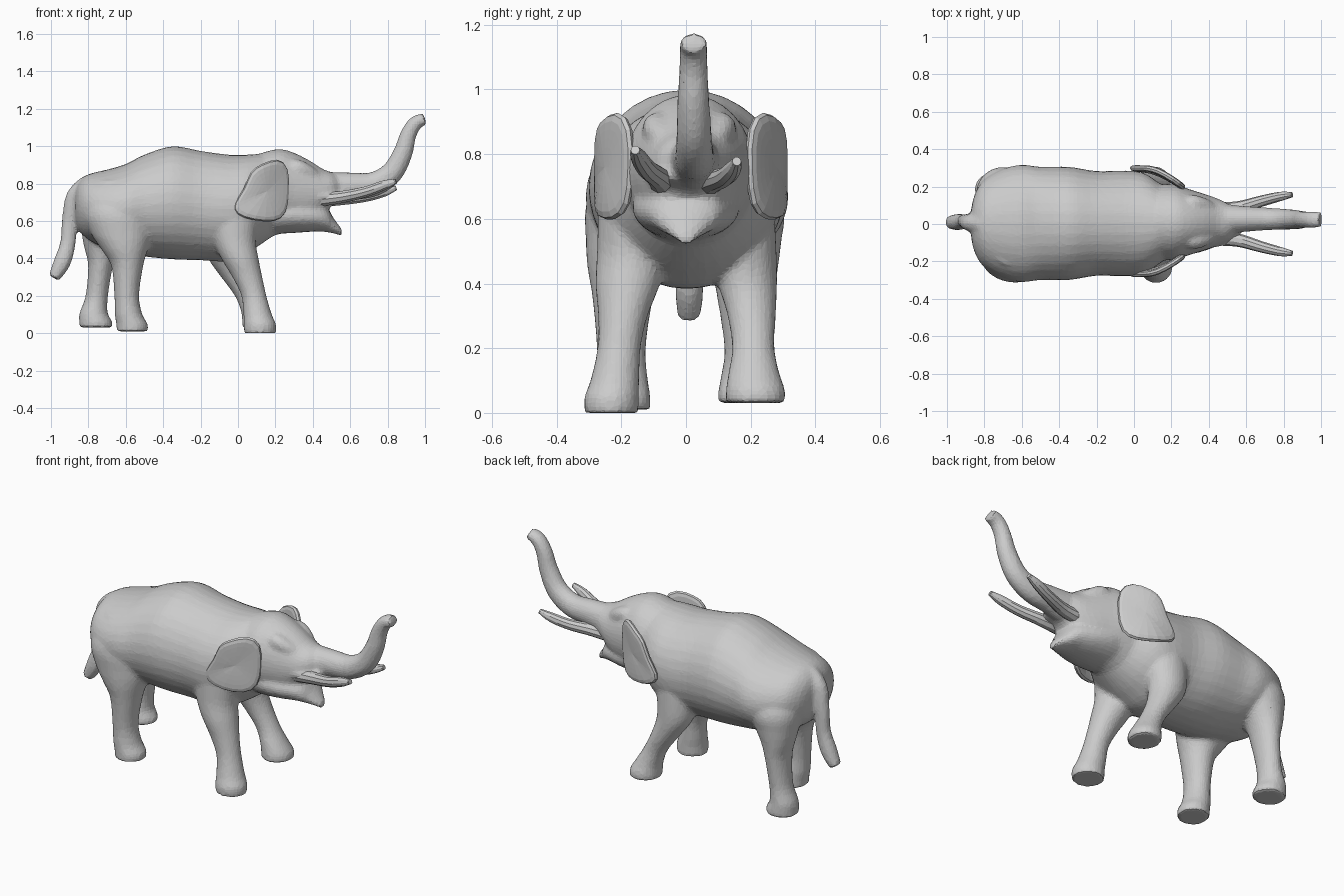
import bpy, bmesh, math
from mathutils import Vector


def spline(st, sub=4):
    """Catmull-Rom refinement of station tuples."""
    out = []
    for i in range(len(st) - 1):
        p0, p1, p2, p3 = st[max(i - 1, 0)], st[i], st[i + 1], st[min(i + 2, len(st) - 1)]
        for k in range(sub):
            t = k / sub
            out.append(tuple(
                0.5 * (2 * b + (c - a) * t + (2 * a - 5 * b + 4 * c - d) * t * t
                       + (3 * b - a - 3 * c + d) * t ** 3)
                for a, b, c, d in zip(p0, p1, p2, p3)))
    return out + [st[-1]]


def loft(bm, stations, axis=None, sides=32):
    """Closed skin through (x, y, z, side radius, other radius); axis fixes the ring plane."""
    st = spline(stations)
    rings = []
    for i, (x, y, z, a, b) in enumerate(st):
        t = axis
        if t is None:
            t = Vector(st[min(i + 1, len(st) - 1)][:3]) - Vector(st[max(i - 1, 0)][:3])
        t = Vector(t).normalized()
        u = Vector((0, 1, 0))
        u = (u - t * u.dot(t)).normalized()
        v = t.cross(u)
        rings.append([bm.verts.new(Vector((x, y, z)) + u * a * math.cos(q) + v * b * math.sin(q))
                      for q in (2 * math.pi * k / sides for k in range(sides))])
    for r0, r1 in zip(rings, rings[1:]):
        for k in range(sides):
            n = (k + 1) % sides
            bm.faces.new((r0[k], r0[n], r1[n], r1[k]))
    bm.faces.new(rings[0])
    bm.faces.new(rings[-1])


def profile(rows, y=0.0):
    """(x, top, bottom, half width) -> loft stations."""
    return [(x, y, (t + b) / 2, w, (t - b) / 2) for x, t, b, w in rows]


def finish(bm, name):
    bmesh.ops.recalc_face_normals(bm, faces=bm.faces)
    me = bpy.data.meshes.new(name)
    bm.to_mesh(me)
    bm.free()
    ob = bpy.data.objects.new(name, me)
    bpy.context.collection.objects.link(ob)
    return ob


X, DOWN = (1, 0, 0), (0, 0, -1)
bm = bmesh.new()

# torso
loft(bm, profile([
    (-.87, .77, .60, .08), (-.85, .81, .55, .16), (-.80, .85, .50, .235), (-.70, .875, .45, .292),
    (-.60, .905, .43, .314), (-.50, .955, .41, .303), (-.35, 1.0, .395, .303), (-.20, .975, .39, .28),
    (-.05, .955, .385, .283), (.05, .955, .43, .27), (.13, .96, .48, .22), (.20, .95, .53, .17)], .003), X)

# head, blunt lower jaw with jowls, and upper lip between the tusks
loft(bm, profile([
    (.05, .93, .52, .17), (.13, .965, .50, .20), (.22, .985, .53, .20), (.30, .965, .54, .175),
    (.38, .925, .56, .15), (.45, .88, .62, .125), (.50, .86, .68, .10), (.53, .84, .70, .075)], .01), X)
loft(bm, profile([
    (.20, .74, .53, .16), (.28, .73, .535, .165), (.36, .71, .54, .15), (.43, .695, .545, .125),
    (.475, .675, .54, .10), (.505, .625, .535, .07), (.535, .583, .527, .045),
    (.557, .555, .515, .022)]), X)
loft(bm, profile([(.36, .78, .67, .12), (.45, .775, .685, .125), (.52, .765, .70, .10),
                  (.57, .76, .715, .07)]), X)

# brow ridges
for s in (-1, 1):
    loft(bm, [(.26, .01 + s * .09, .89, .02, .02), (.31, .01 + s * .10, .885, .045, .045),
              (.38, .01 + s * .085, .855, .04, .04), (.44, .01 + s * .06, .83, .02, .02)])

# raised trunk
loft(bm, [(.40, .02, .77, .09, .10), (.50, .025, .775, .08, .088), (.60, .027, .785, .068, .075),
          (.72, .027, .795, .06, .066), (.82, .025, .855, .055, .06), (.88, .023, .96, .05, .052),
          (.91, .023, 1.06, .045, .044), (.95, .023, 1.125, .044, .038), (1.0, .023, 1.145, .042, .032)])

# tail
loft(bm, [(-.80, 0, .80, .05, .05), (-.875, .005, .73, .045, .045), (-.90, .015, .60, .038, .042),
          (-.91, .015, .48, .038, .042), (-.94, .01, .38, .044, .046), (-.985, .01, .295, .036, .032)])

# front legs, near then far
loft(bm, [(-.03, -.15, .75, .10, .12), (-.03, -.16, .65, .11, .14), (-.02, -.17, .50, .105, .115),
          (.01, -.18, .40, .10, .10), (.05, -.195, .30, .077, .08), (.085, -.207, .20, .067, .067),
          (.105, -.22, .10, .076, .076), (.117, -.23, .05, .084, .086), (.118, -.23, 0, .084, .087)], DOWN)
loft(bm, [(-.05, .15, .75, .10, .12), (-.06, .16, .65, .11, .14), (-.07, .175, .50, .105, .115),
          (-.06, .19, .40, .092, .10), (-.01, .203, .30, .075, .08), (.05, .208, .20, .066, .067),
          (.09, .21, .12, .08, .074), (.108, .215, .07, .092, .086), (.11, .215, .03, .092, .087)], DOWN)

# hind legs, near then far
loft(bm, [(-.65, -.13, .82, .09, .10), (-.64, -.165, .66, .14, .18), (-.625, -.175, .54, .135, .165),
          (-.607, -.185, .45, .12, .125), (-.592, -.195, .36, .095, .085), (-.595, -.20, .20, .076, .066),
          (-.585, -.197, .10, .08, .074), (-.567, -.195, .05, .085, .084), (-.565, -.195, .01, .085, .085)], DOWN)
loft(bm, [(-.68, .12, .80, .09, .10), (-.69, .16, .64, .14, .15), (-.715, .17, .53, .125, .12),
          (-.73, .18, .45, .105, .09), (-.735, .185, .36, .09, .066), (-.755, .19, .20, .072, .06),
          (-.772, .187, .11, .08, .075), (-.762, .185, .065, .086, .088), (-.76, .185, .03, .086, .09)], DOWN)

# fuse the skin into one faceted surface
skin = finish(bm, "elephant_body")
rem = skin.modifiers.new("fuse", 'REMESH')
rem.mode = 'VOXEL'
rem.voxel_size = .0125
smo = skin.modifiers.new("soften", 'SMOOTH')
smo.factor = .5
smo.iterations = 6
dec = skin.modifiers.new("facets", 'DECIMATE')
dec.ratio = .25

# ears: outline in x, z, flaring away from the head towards the back
EAR = [(.275, .895), (.215, .945), (.12, .905), (.06, .87), (.035, .77), (-.035, .685), (-.02, .63),
       (.08, .60), (.20, .588), (.26, .63), (.275, .75)]
for s, name, base, spread in ((-1, "near_ear", .165, .105), (1, "far_ear", .19, .11)):
    bm = bmesh.new()
    cx, cz = .15, .76

    def ear_vert(x, z, f):
        flare = math.sin(math.pi / 2 * max(0, min(1, (.27 - x) / .2)))
        return bm.verts.new((x, s * (base + spread * flare - .015 * (1 - f)), z))

    rings = [[ear_vert(cx + (x - cx) * f, cz + (z - cz) * f, f) for x, z in EAR] for f in (1, .7, .35)]
    mid = ear_vert(cx, cz, 0)
    n = len(EAR)
    for r0, r1 in zip(rings, rings[1:]):
        for k in range(n):
            bm.faces.new((r0[k], r0[(k + 1) % n], r1[(k + 1) % n], r1[k]))
    for k in range(n):
        bm.faces.new((rings[-1][k], rings[-1][(k + 1) % n], mid))
    ear = finish(bm, name)
    sol = ear.modifiers.new("thickness", 'SOLIDIFY')
    sol.thickness = .035
    sol.offset = 0
    sub = ear.modifiers.new("round", 'SUBSURF')
    sub.levels = sub.render_levels = 1

# tusks, the near one carried a little higher
for s, name, lift in ((-1, "near_tusk", .025), (1, "far_tusk", -.01)):
    bm = bmesh.new()
    loft(bm, [(.40, s * .07, .71, .045, .04), (.55, s * .085, .72 + lift * .3, .036, .034),
              (.68, s * .122, .738 + lift * .7, .03, .03), (.78, s * .147, .766 + lift, .025, .027),
              (.845, s * .157, .788 + lift, .014, .014)], sides=10)
    finish(bm, name)
